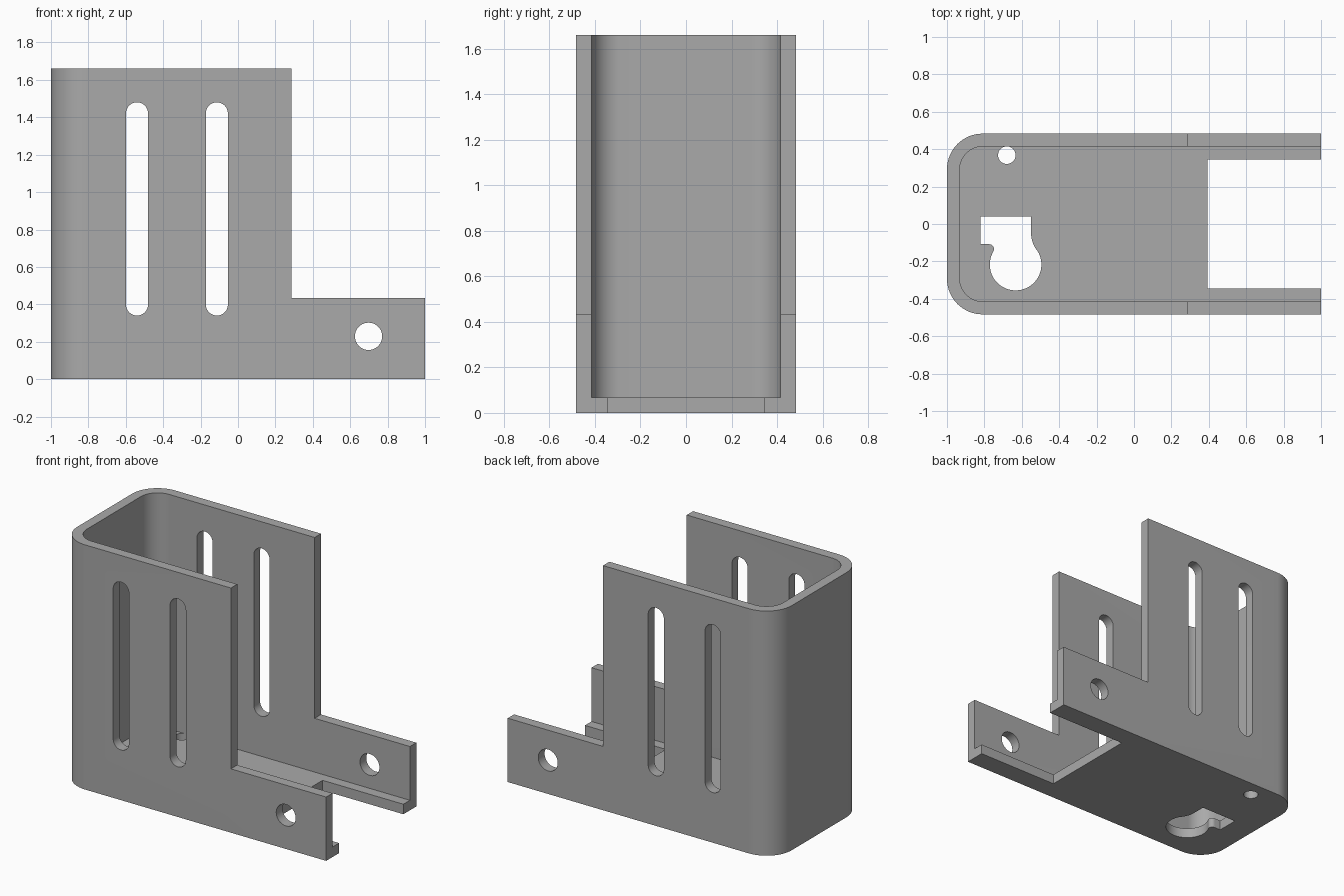
import bpy, bmesh
from math import pi, cos, sin, radians
from mathutils import Matrix, Vector

if "Cube" in bpy.data.objects:
    bpy.data.objects.remove(bpy.data.objects["Cube"], do_unlink=True)

HALF, TOP, WALL = 0.483, 1.66, 0.068
GREY = (0.4, 0.4, 0.4, 1)
mat = bpy.data.materials.new("plain grey")
mat.use_nodes = True
mat.diffuse_color = GREY
mat.node_tree.nodes["Principled BSDF"].inputs["Base Color"].default_value = GREY


def arc(cx, cy, r, start, end, n=16):
    angles = [radians(start + (end - start) * i / n) for i in range(n + 1)]
    return [(cx + r * cos(a), cy + r * sin(a)) for a in angles]


def circle(cx, cy, r, n=40):
    return arc(cx, cy, r, 0, 360, n)[:-1]


def rect(x0, x1, y0, y1):
    return [(x0, y0), (x1, y0), (x1, y1), (x0, y1)]


def prism(name, outline, low, high, across=False):
    """Extrude an outline along z, or along y when across is set."""
    bm = bmesh.new()
    face = bm.faces.new([bm.verts.new((u, v, low)) for u, v in outline])
    grown = bmesh.ops.extrude_face_region(bm, geom=[face])["geom"]
    verts = [g for g in grown if isinstance(g, bmesh.types.BMVert)]
    bmesh.ops.translate(bm, verts=verts, vec=Vector((0, 0, high - low)))
    if across:
        bm.transform(Matrix.Rotation(pi / 2, 4, "X"))
    bmesh.ops.recalc_face_normals(bm, faces=bm.faces)
    mesh = bpy.data.meshes.new(name)
    bm.to_mesh(mesh)
    bm.free()
    mesh.materials.append(mat)
    obj = bpy.data.objects.new(name, mesh)
    bpy.context.collection.objects.link(obj)
    return obj


def u_outline(left, right, half, r):
    """Rectangle with its two left corners rounded."""
    return ([(right, -half), (right, half)]
            + arc(left + r, half - r, r, 90, 180)
            + arc(left + r, r - half, r, 180, 270))


def slot(cx, r, low, high):
    return arc(cx, high - r, r, 0, 180) + arc(cx, low + r, r, 180, 360)


def cut(body, cutter):
    cutter.hide_render = True
    mod = body.modifiers.new(cutter.name, "BOOLEAN")
    mod.operation = "DIFFERENCE"
    mod.solver = "EXACT"
    mod.object = cutter
    bpy.context.view_layer.objects.active = body
    bpy.ops.object.modifier_apply(modifier=mod.name)
    bpy.data.objects.remove(cutter, do_unlink=True)


# Rounded channel body, hollowed from the top and the open end
body = prism("bracket_body", u_outline(-1, 1, HALF, 0.19), 0, TOP)
cut(body, prism("cavity", u_outline(WALL - 1, 1.2, HALF - WALL, 0.125), WALL, 2))

# Lowered side arms and the gap in the floor between them
cut(body, prism("arm_step", rect(0.285, 1.2, 0.433, 2), -1, 1, True))
cut(body, prism("floor_gap", rect(0.393, 1.2, -0.345, 0.345), -1, 0.2))

# Slots and pivot holes through both side walls
for x in (-0.54, -0.113):
    cut(body, prism("side_slot", slot(x, 0.059, 0.34, 1.48), -1, 1, True))
cut(body, prism("pivot_hole", circle(0.698, 0.229, 0.073), -1, 1, True))

# Small round hole and keyed opening in the floor
cut(body, prism("floor_hole", circle(-0.68, 0.368, 0.047), -1, 0.2))
keyhole = ([(-0.82, -0.108), (-0.82, 0.04), (-0.55, 0.04)]
           + arc(-0.4, -0.05, 0.15, 180, 217, 8)
           + arc(-0.633, -0.217, 0.138, 32, -209, 40)
           + arc(-0.775, -0.135, 0.027, -10, 90, 8))
cut(body, prism("keyhole", keyhole, -1, 0.2))

# Smooth bends, crisp edges
bpy.ops.object.select_all(action="DESELECT")
body.select_set(True)
bpy.context.view_layer.objects.active = body
bpy.ops.object.shade_smooth_by_angle(angle=radians(30))
